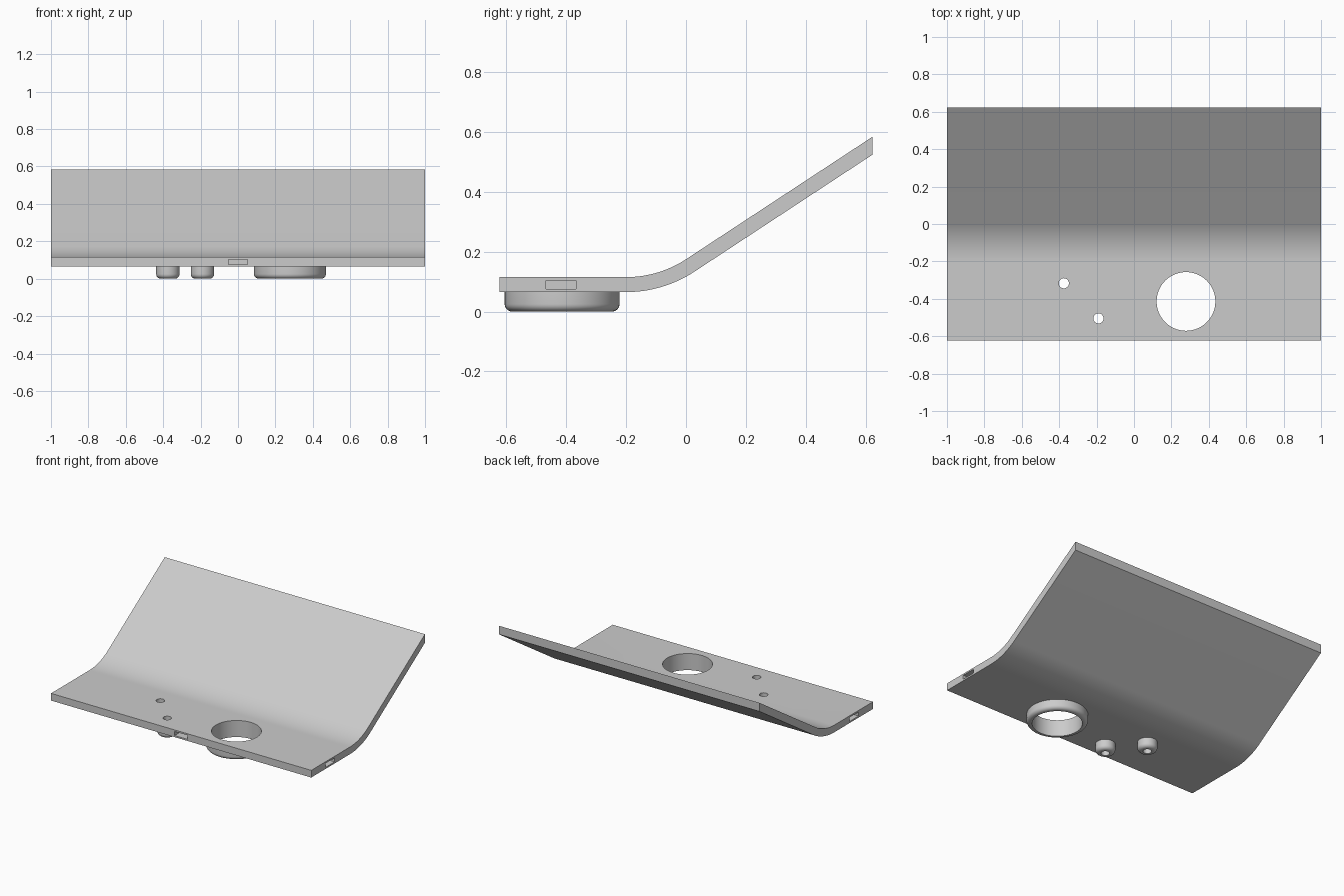
import bpy
import bmesh
import math
from mathutils import Matrix

if "Cube" in bpy.data.objects:
    bpy.data.objects.remove(bpy.data.objects["Cube"])

grey = bpy.data.materials.new("light grey")
grey.use_nodes = True
colour = (0.6, 0.6, 0.6, 1)
grey.diffuse_color = colour
grey.node_tree.nodes["Principled BSDF"].inputs["Base Color"].default_value = colour

FRONT, BACK = -0.624, 0.624
BOTTOM, TOP = 0.065, 0.115
BEND_Y, BEND_Z, BEND = -0.2, 0.48, math.radians(33.3)


def make_object(name, bm):
    bmesh.ops.recalc_face_normals(bm, faces=bm.faces)
    mesh = bpy.data.meshes.new(name)
    bm.to_mesh(mesh)
    bm.free()
    mesh.materials.append(grey)
    obj = bpy.data.objects.new(name, mesh)
    bpy.context.collection.objects.link(obj)
    return obj


def cylinder(name, x, y, radius, low, high, fillet=0):
    bm = bmesh.new()
    bmesh.ops.create_cone(bm, cap_ends=True, segments=64, radius1=radius, radius2=radius,
                          depth=high - low, matrix=Matrix.Translation((x, y, (low + high) / 2)))
    if fillet:
        rim = [e for e in bm.edges if all(v.co.z < low + 0.001 for v in e.verts)]
        bmesh.ops.bevel(bm, geom=rim, offset=fillet, segments=6, profile=0.5, affect='EDGES')
    return make_object(name, bm)


def box(name, centre, size):
    bm = bmesh.new()
    bmesh.ops.create_cube(bm, size=1, matrix=Matrix.Translation(centre) @ Matrix.Diagonal((*size, 1)))
    return make_object(name, bm)


def combine(target, tool, operation):
    tool.hide_render = True
    mod = target.modifiers.new(operation.lower(), 'BOOLEAN')
    mod.operation, mod.object, mod.solver = operation, tool, 'EXACT'
    bpy.context.view_layer.objects.active = target
    bpy.ops.object.modifier_apply(modifier=mod.name)
    bpy.data.objects.remove(tool)


def bent_line(z):
    # flat run, arc, then a straight slope to the back edge
    radius = BEND_Z - z
    points = [(FRONT, z)]
    for i in range(17):
        a = BEND * i / 16
        points.append((BEND_Y + radius * math.sin(a), BEND_Z - radius * math.cos(a)))
    y, height = points[-1]
    points.append((BACK, height + (BACK - y) * math.tan(BEND)))
    return points


# Bent plate, extruded along x
bm = bmesh.new()
outline = bent_line(BOTTOM) + bent_line(TOP)[::-1]
face = bm.faces.new([bm.verts.new((-1, y, z)) for y, z in outline])
side = bmesh.ops.extrude_face_region(bm, geom=[face])
bmesh.ops.translate(bm, vec=(2, 0, 0), verts=[g for g in side["geom"] if isinstance(g, bmesh.types.BMVert)])
plate = make_object("bent_plate", bm)

# Rounded bosses underneath, each with a through hole: x, y, boss radius, hole radius
bosses = [(0.278, -0.414, 0.192, 0.157), (-0.375, -0.317, 0.0625, 0.027), (-0.19, -0.505, 0.0625, 0.027)]
for x, y, outer, inner in bosses:
    combine(plate, cylinder("boss", x, y, outer, 0, TOP - 0.02, 0.025), 'UNION')
for x, y, outer, inner in bosses:
    combine(plate, cylinder("hole_cutter", x, y, inner, -0.1, 0.3), 'DIFFERENCE')

# Blind slots in the front edge and both ends
combine(plate, box("front_slot_cutter", (0, FRONT, 0.09), (0.1, 0.1, 0.028)), 'DIFFERENCE')
for end in (-1, 1):
    combine(plate, box("end_slot_cutter", (end, -0.417, 0.09), (0.1, 0.1, 0.028)), 'DIFFERENCE')

# Smooth the bend and the round parts, keep the edges crisp
bpy.ops.object.select_all(action='DESELECT')
plate.select_set(True)
bpy.context.view_layer.objects.active = plate
bpy.ops.object.shade_smooth_by_angle(angle=math.radians(30))
